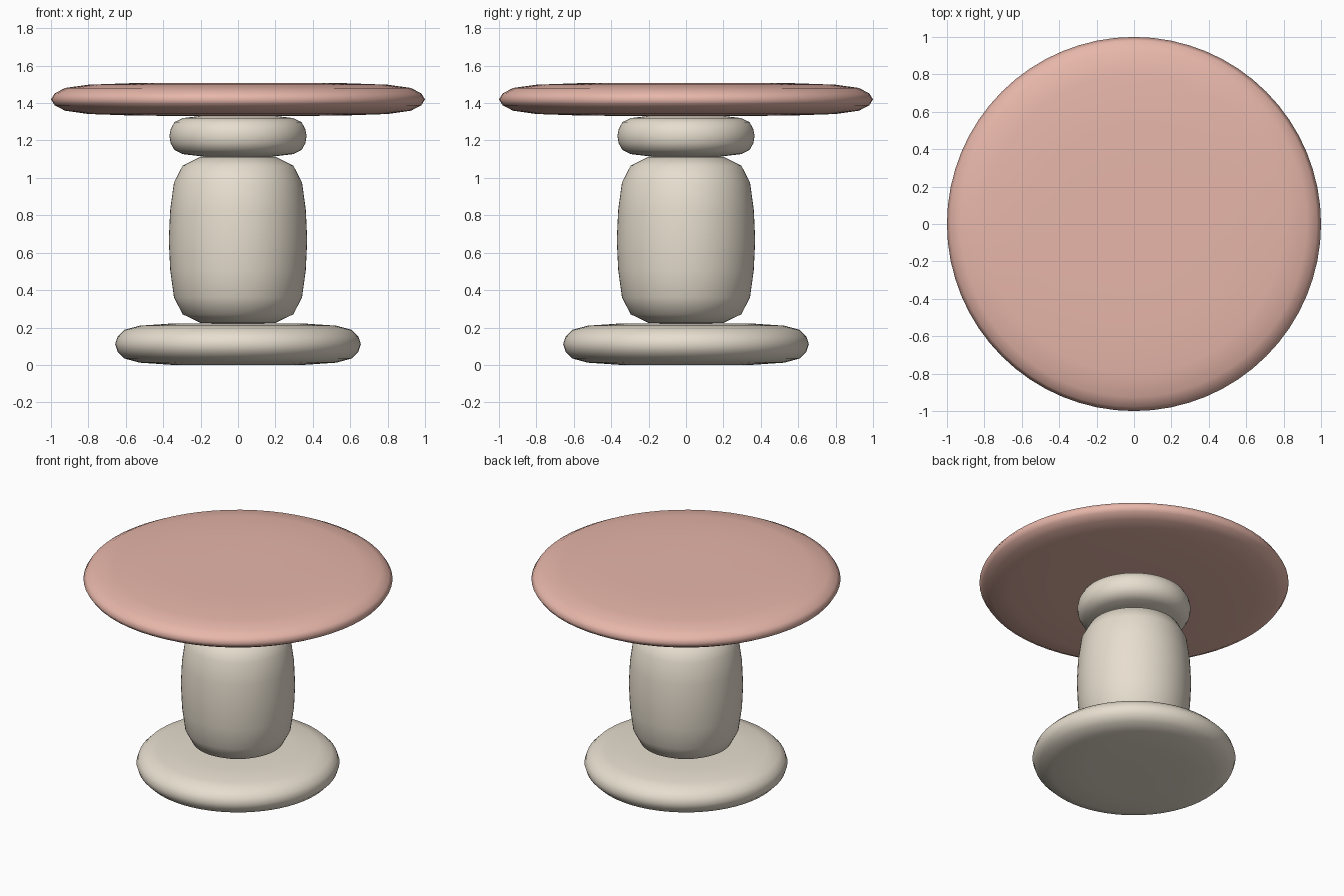
import bpy, math

if "Cube" in bpy.data.objects:
    bpy.data.objects.remove(bpy.data.objects["Cube"])

# Normalised half profile (radius, height) of a soft rounded drum
HALF = [(0.28, 1.0), (0.54, 0.995), (0.8, 0.89), (0.925, 0.69), (0.98, 0.36)]
PROFILE = HALF + [(1.0, 0.0)] + [(r, -h) for r, h in reversed(HALF)]
SEGS = 64


def material(name, color):
    m = bpy.data.materials.new(name)
    m.diffuse_color = color
    m.use_nodes = True
    m.node_tree.nodes["Principled BSDF"].inputs["Base Color"].default_value = m.diffuse_color
    return m


def drum(name, radius, z0, z1, mat):
    mid, half = (z0 + z1) / 2, (z1 - z0) / 2
    verts, faces = [], []
    for r, h in PROFILE:
        for i in range(SEGS):
            a = 2 * math.pi * i / SEGS
            verts.append((radius * r * math.cos(a), radius * r * math.sin(a), mid + half * h))
    rows = len(PROFILE)
    for j in range(rows - 1):
        for i in range(SEGS):
            k = (i + 1) % SEGS
            faces.append((j * SEGS + i, (j + 1) * SEGS + i, (j + 1) * SEGS + k, j * SEGS + k))
    # flat caps
    faces.append(tuple(range(SEGS)))
    faces.append(tuple(reversed(range((rows - 1) * SEGS, rows * SEGS))))
    me = bpy.data.meshes.new(name)
    me.from_pydata(verts, [], faces)
    me.polygons.foreach_set("use_smooth", [True] * len(me.polygons))
    me.materials.append(mat)
    ob = bpy.data.objects.new(name, me)
    bpy.context.collection.objects.link(ob)
    return ob


cream = material("cream", (0.80, 0.73, 0.62, 1))
coral = material("coral", (0.80, 0.47, 0.40, 1))

# Pedestal parts
drum("base", 0.657, 0.0, 0.222, cream)
drum("column", 0.37, 0.222, 1.115, cream)
drum("collar", 0.367, 1.115, 1.332, cream)
# Round top
drum("table_top", 1.0, 1.332, 1.508, coral)
